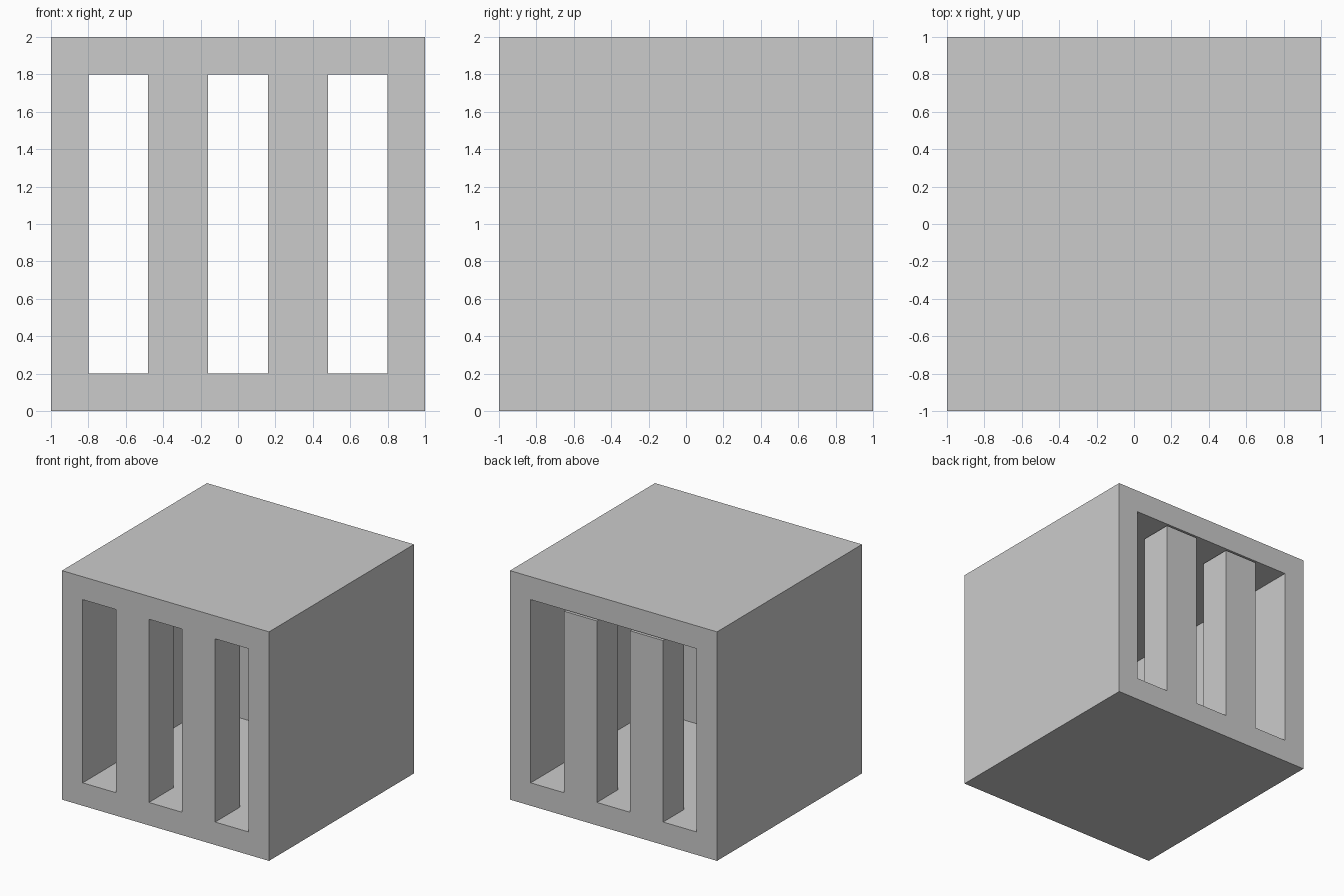
import bpy, bmesh

if "Cube" in bpy.data.objects:
    bpy.data.objects.remove(bpy.data.objects["Cube"])


def finish(name, bm):
    bmesh.ops.recalc_face_normals(bm, faces=bm.faces)
    mesh = bpy.data.meshes.new(name)
    bm.to_mesh(mesh)
    bm.free()
    obj = bpy.data.objects.new(name, mesh)
    bpy.context.collection.objects.link(obj)
    return obj


def box(name, x, y, z):
    bm = bmesh.new()
    bmesh.ops.create_cube(bm, size=1)
    for v in bm.verts:
        v.co = [lo + (c + 0.5) * (hi - lo) for c, (lo, hi) in zip(v.co, (x, y, z))]
    return finish(name, bm)


# Thick square tube, open at front and back
bm = bmesh.new()
rings = []
for y in (-1, 1):
    for r in (1.0, 0.8):
        rings.append([bm.verts.new((sx * r, y, 1 + sz * r))
                      for sx, sz in ((-1, -1), (1, -1), (1, 1), (-1, 1))])
front_out, front_in, back_out, back_in = rings
for a, b in ((front_out, front_in), (front_in, back_in),
             (back_in, back_out), (back_out, front_out)):
    for i in range(4):
        j = (i + 1) % 4
        bm.faces.new((a[i], a[j], b[j], b[i]))
finish("casing", bm)

# Upright bars across both openings; the back ones stop just short of the top
for side, x in (("left", -0.32), ("right", 0.32)):
    span = (x - 0.16, x + 0.16)
    box("front_bar_" + side, span, (-1.0, -0.66), (0.2, 1.8))
    box("back_bar_" + side, span, (0.71, 1.0), (0.2, 1.785))
